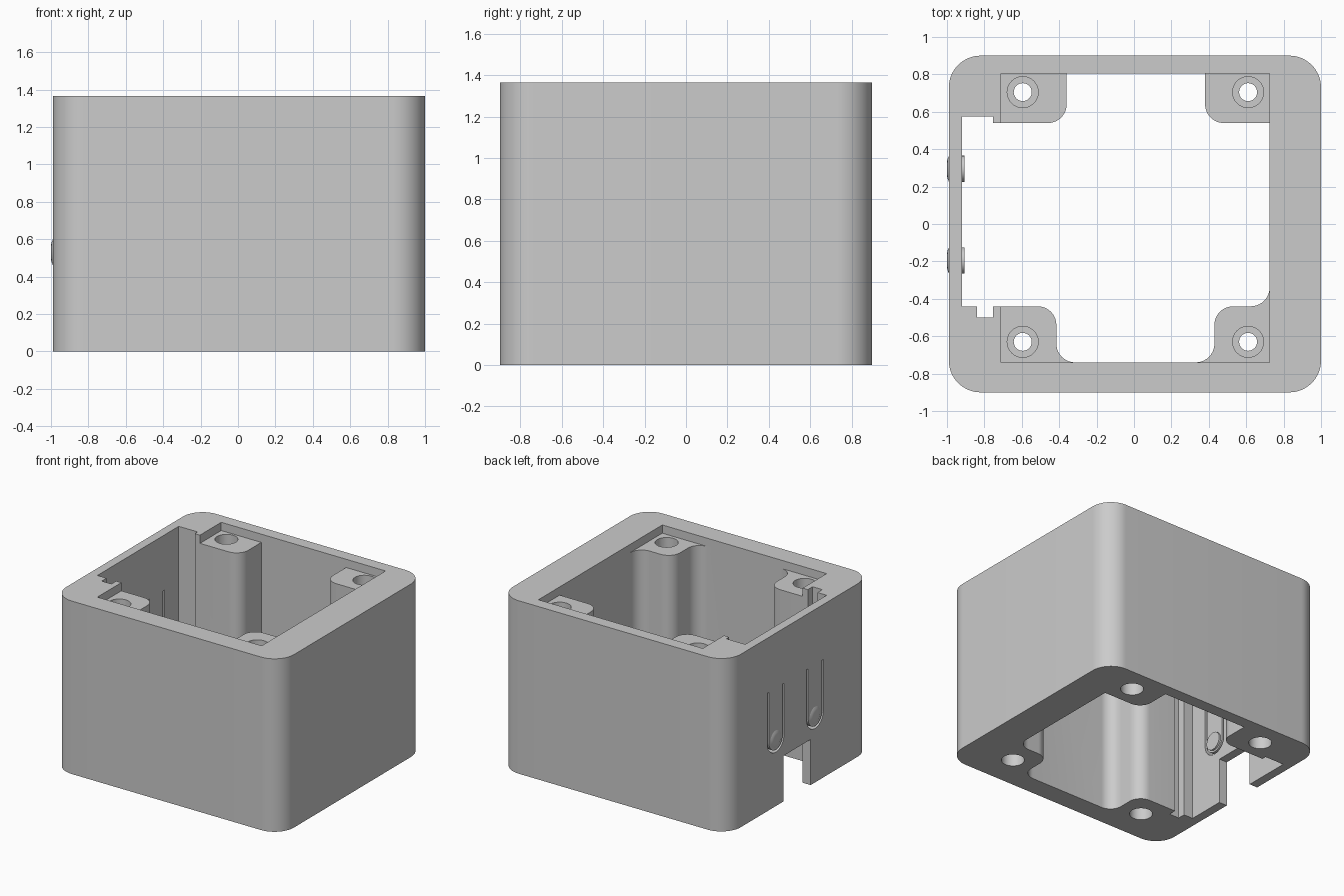
import bpy, bmesh, math
from mathutils import Vector, Matrix

if "Cube" in bpy.data.objects:
    bpy.data.objects.remove(bpy.data.objects["Cube"])

H = 1.365          # housing height
BOSS_TOP = 1.30    # height of the screw post tops

grey = bpy.data.materials.new("light_grey")
grey.diffuse_color = (0.6, 0.6, 0.6, 1)
grey.use_nodes = True
grey.node_tree.nodes["Principled BSDF"].inputs["Base Color"].default_value = grey.diffuse_color


def rounded(points, seg=10):
    """2D outline from (x, y, corner radius) points; radius 0 keeps a sharp corner."""
    out = []
    for i, (x, y, r) in enumerate(points):
        p = Vector((x, y))
        if r == 0:
            out.append(p)
            continue
        a = (Vector(points[i - 1][:2]) - p).normalized()
        b = (Vector(points[(i + 1) % len(points)][:2]) - p).normalized()
        c = p + (a + b) * r        # arc centre for a right-angled corner
        for k in range(seg + 1):
            t = k / seg * math.pi / 2
            out.append(c - b * r * math.cos(t) - a * r * math.sin(t))
    return out


def prism(name, outline, lo, hi, axis="Z"):
    """Extrude an outline from lo to hi along z, or along x with (y, z) points."""
    bm = bmesh.new()
    face = bm.faces.new([bm.verts.new((p[0], p[1], lo)) for p in outline])
    ext = bmesh.ops.extrude_face_region(bm, geom=[face])
    verts = [v for v in ext["geom"] if isinstance(v, bmesh.types.BMVert)]
    bmesh.ops.translate(bm, verts=verts, vec=(0, 0, hi - lo))
    if axis == "X":
        bm.transform(Matrix(((0, 0, 1, 0), (1, 0, 0, 0), (0, 1, 0, 0), (0, 0, 0, 1))))
    bmesh.ops.recalc_face_normals(bm, faces=bm.faces)
    mesh = bpy.data.meshes.new(name)
    bm.to_mesh(mesh)
    bm.free()
    mesh.materials.append(grey)
    ob = bpy.data.objects.new(name, mesh)
    bpy.context.collection.objects.link(ob)
    return ob


def circle(x, y, r, n=32):
    return [(x + r * math.cos(2 * math.pi * k / n), y + r * math.sin(2 * math.pi * k / n))
            for k in range(n)]


def rect(x0, x1, y0, y1):
    return [(x0, y0), (x1, y0), (x1, y1), (x0, y1)]


def smooth(ob):
    bpy.ops.object.select_all(action="DESELECT")
    ob.select_set(True)
    bpy.context.view_layer.objects.active = ob
    bpy.ops.object.shade_smooth_by_angle(angle=math.radians(30))


# Outer block with rounded vertical corners
housing = prism("housing", rounded([(-0.99, -0.9, 0.17), (1, -0.9, 0.17),
                                    (1, 0.9, 0.17), (-0.99, 0.9, 0.17)], 16), 0, H)

# Through opening, leaving four corner posts and a small guide groove
opening = rounded([
    (-0.92, -0.44, 0), (-0.84, -0.44, 0), (-0.84, -0.50, 0), (-0.755, -0.50, 0),
    (-0.755, -0.44, 0), (-0.415, -0.44, 0.1), (-0.415, -0.74, 0.1),
    (0.43, -0.74, 0.1), (0.43, -0.44, 0.1), (0.725, -0.44, 0.1),
    (0.725, 0.54, 0), (0.38, 0.54, 0.1), (0.38, 0.805, 0),
    (-0.36, 0.805, 0), (-0.36, 0.54, 0.1), (-0.755, 0.54, 0),
    (-0.755, 0.575, 0), (-0.92, 0.575, 0)])
cutters = [prism("opening_cutter", opening, -0.1, H + 0.1),
           prism("lid_recess_cutter", rect(-0.71, 0.725, -0.74, 0.805), BOSS_TOP, H + 0.1),
           prism("cable_notch_cutter", rect(-0.14, 0.2, -0.1, 0.36), -1.1, -0.88, "X")]

# Screw holes, widened at both ends
for x in (-0.595, 0.61):
    for y in (-0.63, 0.705):
        cutters.append(prism("screw_hole_cutter", circle(x, y, 0.048), -0.1, H + 0.1))
        cutters.append(prism("upper_bore_cutter", circle(x, y, 0.083), BOSS_TOP - 0.3, H + 0.1))
        cutters.append(prism("lower_bore_cutter", circle(x, y, 0.083), -0.1, 0.3))

# U-shaped slots that free two flexible button tongues in the side wall
BUTTON_Z, SLOT_TOP = 0.53, 0.93
BUTTONS = (0.295, -0.195)
for y in BUTTONS:
    arc = [math.pi + math.pi * k / 20 for k in range(21)]
    u = []
    for r, angles in ((0.104, arc), (0.085, arc[::-1])):
        side = [(y + r * math.cos(a), BUTTON_Z + r * math.sin(a)) for a in angles]
        u += [(side[0][0], SLOT_TOP)] + side + [(side[-1][0], SLOT_TOP)]
    cutters.append(prism("tongue_slot_cutter", u, -1.1, -0.88, "X"))

# Apply all cuts, then drop the cutters
bpy.context.view_layer.objects.active = housing
for c in cutters:
    mod = housing.modifiers.new("cut", "BOOLEAN")
    mod.operation, mod.solver, mod.object = "DIFFERENCE", "EXACT", c
    bpy.ops.object.modifier_apply(modifier=mod.name)
    bpy.data.objects.remove(c)
smooth(housing)

# Domed button outside each tongue, with a flat pusher inside
for i, y in enumerate(BUTTONS):
    bm = bmesh.new()
    profile = [(-1.0, 0.035), (-0.997, 0.052), (-0.99, 0.068), (-0.95, 0.07), (-0.905, 0.07)]
    n = 32
    rings = [[bm.verts.new((x, py, pz)) for py, pz in circle(y, BUTTON_Z, r, n)]
             for x, r in profile]
    for a, b in zip(rings, rings[1:]):
        for k in range(n):
            bm.faces.new((a[k], a[(k + 1) % n], b[(k + 1) % n], b[k]))
    bm.faces.new(rings[0])
    bm.faces.new(rings[-1])
    bmesh.ops.recalc_face_normals(bm, faces=bm.faces)
    mesh = bpy.data.meshes.new(f"button_{i + 1}")
    bm.to_mesh(mesh)
    bm.free()
    mesh.materials.append(grey)
    button = bpy.data.objects.new(f"button_{i + 1}", mesh)
    bpy.context.collection.objects.link(button)
    smooth(button)
